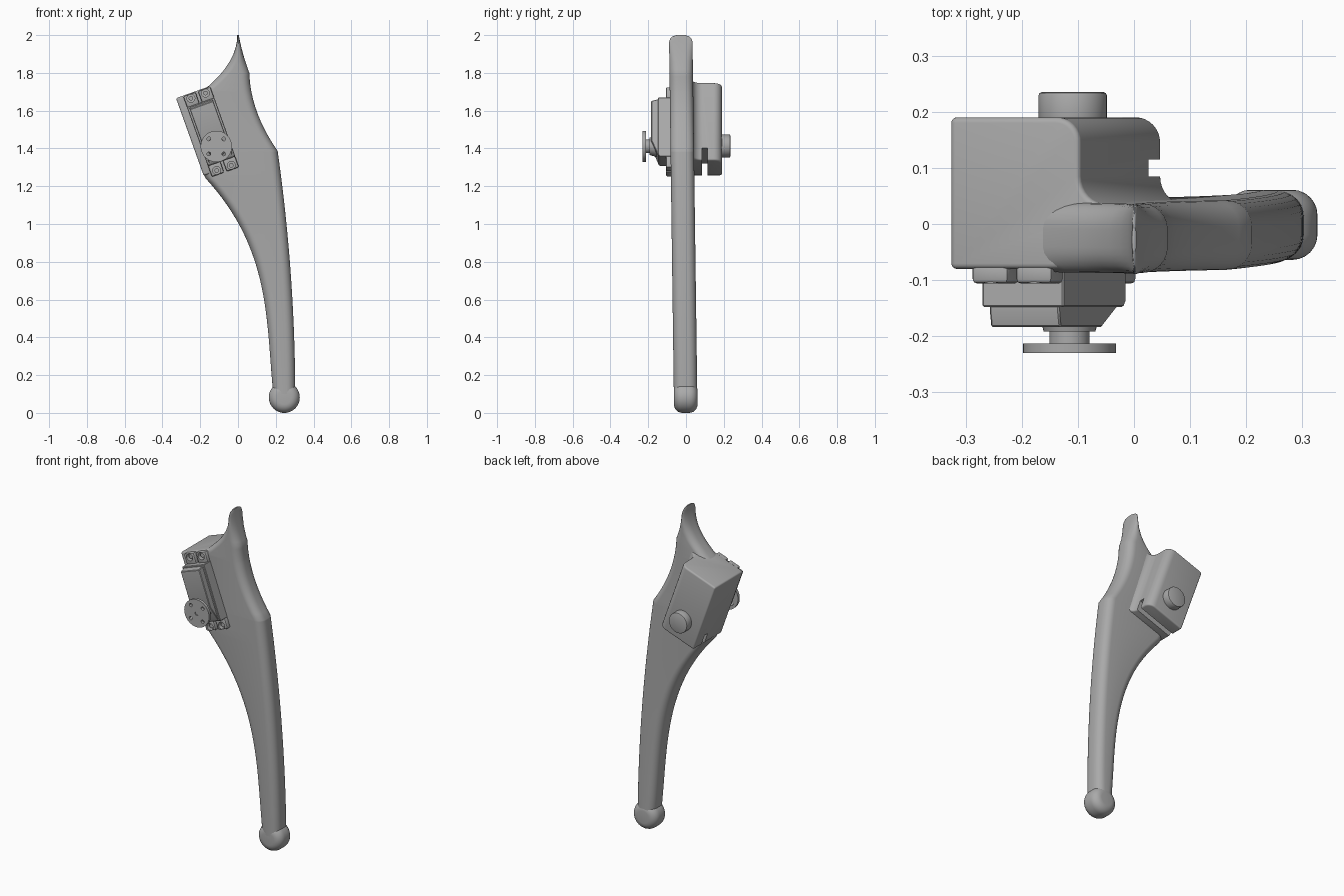
import bpy, bmesh
from math import sin, cos, pi, radians
from mathutils import Matrix

if "Cube" in bpy.data.objects:
    bpy.data.objects.remove(bpy.data.objects["Cube"])

GREY = (0.4, 0.4, 0.4, 1)
grey = bpy.data.materials.new("plain grey")
grey.use_nodes = True
grey.diffuse_color = GREY
grey.node_tree.nodes["Principled BSDF"].inputs["Base Color"].default_value = GREY

# The motor and its housing share one tilted frame
TILT = dict(location=(-0.1425, 0, 1.488), rotation_euler=(0, radians(-19.65), 0))
SHAFT_Z = -0.082


def finish(name, bm, tilted=True, bevel=0, segments=4, cutter=None):
    """Turn a bmesh into a named object, bevel it, cut it and shade it."""
    bmesh.ops.recalc_face_normals(bm, faces=bm.faces)
    mesh = bpy.data.meshes.new(name)
    bm.to_mesh(mesh)
    bm.free()
    mesh.materials.append(grey)
    obj = bpy.data.objects.new(name, mesh)
    bpy.context.collection.objects.link(obj)
    if tilted:
        obj.location, obj.rotation_euler = TILT["location"], TILT["rotation_euler"]
    bpy.context.view_layer.update()
    bpy.ops.object.select_all(action="DESELECT")
    bpy.context.view_layer.objects.active = obj
    obj.select_set(True)
    if bevel:
        mod = obj.modifiers.new("round", "BEVEL")
        mod.width, mod.segments, mod.limit_method = bevel, segments, "ANGLE"
        bpy.ops.object.modifier_apply(modifier=mod.name)
    if cutter:
        mod = obj.modifiers.new("cut", "BOOLEAN")
        mod.operation, mod.solver, mod.object = "DIFFERENCE", "EXACT", cutter
        bpy.ops.object.modifier_apply(modifier=mod.name)
        bpy.data.objects.remove(cutter)
    bpy.ops.object.shade_smooth_by_angle(angle=radians(32))
    return obj


def cylinder(bm, r_back, y_back, y_front, x, z, r_front=None, sides=40):
    place = Matrix.Translation((x, (y_back + y_front) / 2, z)) @ Matrix.Rotation(pi / 2, 4, "X")
    bmesh.ops.create_cone(bm, cap_ends=True, segments=sides, radius1=r_back,
                          radius2=r_front or r_back, depth=y_back - y_front, matrix=place)


def box(bm, x0, x1, y0, y1, z0, z1):
    place = Matrix.Translation(((x0 + x1) / 2, (y0 + y1) / 2, (z0 + z1) / 2))
    bmesh.ops.create_cube(bm, size=1, matrix=place @ Matrix.Diagonal((x1 - x0, y1 - y0, z1 - z0, 1)))


def prism(bm, points, offset):
    face = bm.faces.new([bm.verts.new(p) for p in points])
    new = bmesh.ops.extrude_face_region(bm, geom=[face])["geom"]
    bmesh.ops.translate(bm, vec=offset, verts=[v for v in new if isinstance(v, bmesh.types.BMVert)])


def arc(cx, cy, r, a0, a1, n=8):
    return [(cx + r * cos(radians(a0 + (a1 - a0) * i / n)),
             cy + r * sin(radians(a0 + (a1 - a0) * i / n))) for i in range(n + 1)]


def edge_x(spans, z):
    """Smooth curve through the points of the span that holds height z."""
    span = next((s for s in spans if z >= s[-1][0] - 1e-6), spans[-1])
    total = 0
    for zi, xi in span:
        for zj, _ in span:
            if zj != zi:
                xi *= (z - zj) / (zi - zj)
        total += xi
    return total


# Leg: rounded sections lofted between a left and a right edge curve
LEFT = [[(2, -.004), (1.857, -.046), (1.71, -.18)],
        [(1.71, -.18), (1.28, -.19)],
        [(1.28, -.19), (1.24, -.17)],
        [(1.24, -.17), (.96, .025), (.5, .152), (.1, .187)]]
RIGHT = [[(2, .004), (1.9, .027), (1.8, .06)],
         [(1.8, .06), (1.6, .098), (1.386, .21)],
         [(1.386, .21), (.65, .285), (.1, .303)]]
levels = sorted({2, 1.992, 1.98, 1.965, 1.94, 1.8, 1.71, 1.386, 1.28, 1.24}
                | {round(0.1 + 0.04 * i, 3) for i in range(46)}, reverse=True)
bm = bmesh.new()
rings = []
for z in levels:
    x0, x1 = edge_x(LEFT, z), edge_x(RIGHT, z)
    half = (x1 - x0) / 2
    drop = max(0, 1 - (2 - z) / 0.04)
    thick = 0.062 - 0.04 * (1 - (1 - drop ** 2) ** 0.5)
    rx, ry = min(0.046, half * 0.9), min(0.046, thick * 0.8)
    ring = []
    for k, (sx, sy) in enumerate([(1, 1), (-1, 1), (-1, -1), (1, -1)]):
        for px, py in arc(0, 0, 1, 90 * k, 90 * k + 90, 6):
            ring.append(bm.verts.new(((x0 + x1) / 2 + sx * (half - rx) + rx * px,
                                      -0.001 - 0.0135 * z + sy * (thick - ry) + ry * py, z)))
    rings.append(ring)
for a, b in zip(rings, rings[1:]):
    for i in range(len(a)):
        j = (i + 1) % len(a)
        bm.faces.new((a[i], a[j], b[j], b[i]))
bm.faces.new(rings[0])
bm.faces.new(rings[-1])
finish("leg", bm, tilted=False)

# Foot: thick disc with a rounded rim
bm = bmesh.new()
cylinder(bm, 0.082, 0.061, -0.064, 0.245, 0.082, sides=48)
finish("foot", bm, tilted=False, bevel=0.045, segments=6)

# Housing behind the leg, with a fillet into it and a cable slot underneath
bm = bmesh.new()
box(bm, -0.3, 0.3, 0.085, 0.115, -0.3, -0.137)
slot = finish("slot_cutter", bm)
slot.hide_render = True
outline = [(-0.115, -0.08), (-0.115, 0.19)] + arc(0.085, 0.145, 0.045, 90, 0)
outline += arc(0.18, 0.085, 0.05, 180, 270) + [(0.18, -0.08)]
bm = bmesh.new()
prism(bm, [(x, y, -0.206) for x, y in outline], (0, 0, 0.436))
finish("motor_housing", bm, bevel=0.017, cutter=slot)

# Rear pivot
bm = bmesh.new()
cylinder(bm, 0.061, 0.235, 0.17, 0.006, SHAFT_Z)
finish("rear_pivot", bm, bevel=0.006, segments=2)

# Mounting lugs with open screw holes
bm = bmesh.new()
for sx in (-1, 1):
    for sz in (-1, 1):
        cylinder(bm, 0.021, -0.06, -0.13, sx * 0.041, sz * 0.203, sides=24)
holes = finish("screw_hole_cutter", bm)
holes.hide_render = True
bm = bmesh.new()
for sx in (-1, 1):
    for sz in (-1, 1):
        x, z = sorted((sx * 0.007, sx * 0.076)), sorted((sz * 0.16, sz * 0.226))
        box(bm, *x, -0.106, -0.07, *z)
finish("mounting_lugs", bm, bevel=0.008, segments=2, cutter=holes)

# Screws sitting in the lugs
bm = bmesh.new()
for sx in (-1, 1):
    for sz in (-1, 1):
        cylinder(bm, 0.012, -0.07, -0.094, sx * 0.041, sz * 0.203, sides=20)
finish("lug_screws", bm)

# Motor case: straight base and a narrower cover that slopes at the shaft end
bm = bmesh.new()
prism(bm, [(-0.077, y, z) for y, z in [(-0.05, 0.166), (-0.148, 0.166), (-0.148, -0.155),
                                       (-0.138, -0.166), (-0.05, -0.166)]], (0.154, 0, 0))
finish("motor_case", bm, bevel=0.003, segments=1)
bm = bmesh.new()
prism(bm, [(-0.066, y, z) for y, z in [(-0.14, 0.158), (-0.155, 0.158), (-0.184, 0.15),
                                       (-0.184, -0.07), (-0.146, -0.158), (-0.14, -0.158)]],
      (0.132, 0, 0))
finish("motor_cover", bm, bevel=0.004, segments=1)

# Output boss, shaft and drilled disc
bm = bmesh.new()
cylinder(bm, 0.06, -0.14, -0.192, 0, SHAFT_Z, r_front=0.046)
cylinder(bm, 0.036, -0.18, -0.216, 0, SHAFT_Z)
finish("output_shaft", bm)
bm = bmesh.new()
for k in range(4):
    a = radians(25 + 90 * k)
    cylinder(bm, 0.01, -0.2, -0.25, 0.056 * cos(a), SHAFT_Z + 0.056 * sin(a), sides=16)
cylinder(bm, 0.012, -0.224, -0.25, 0, SHAFT_Z, sides=16)
drill = finish("disc_hole_cutter", bm)
drill.hide_render = True
bm = bmesh.new()
cylinder(bm, 0.083, -0.213, -0.23, 0, SHAFT_Z, sides=48)
finish("output_disc", bm, cutter=drill)
